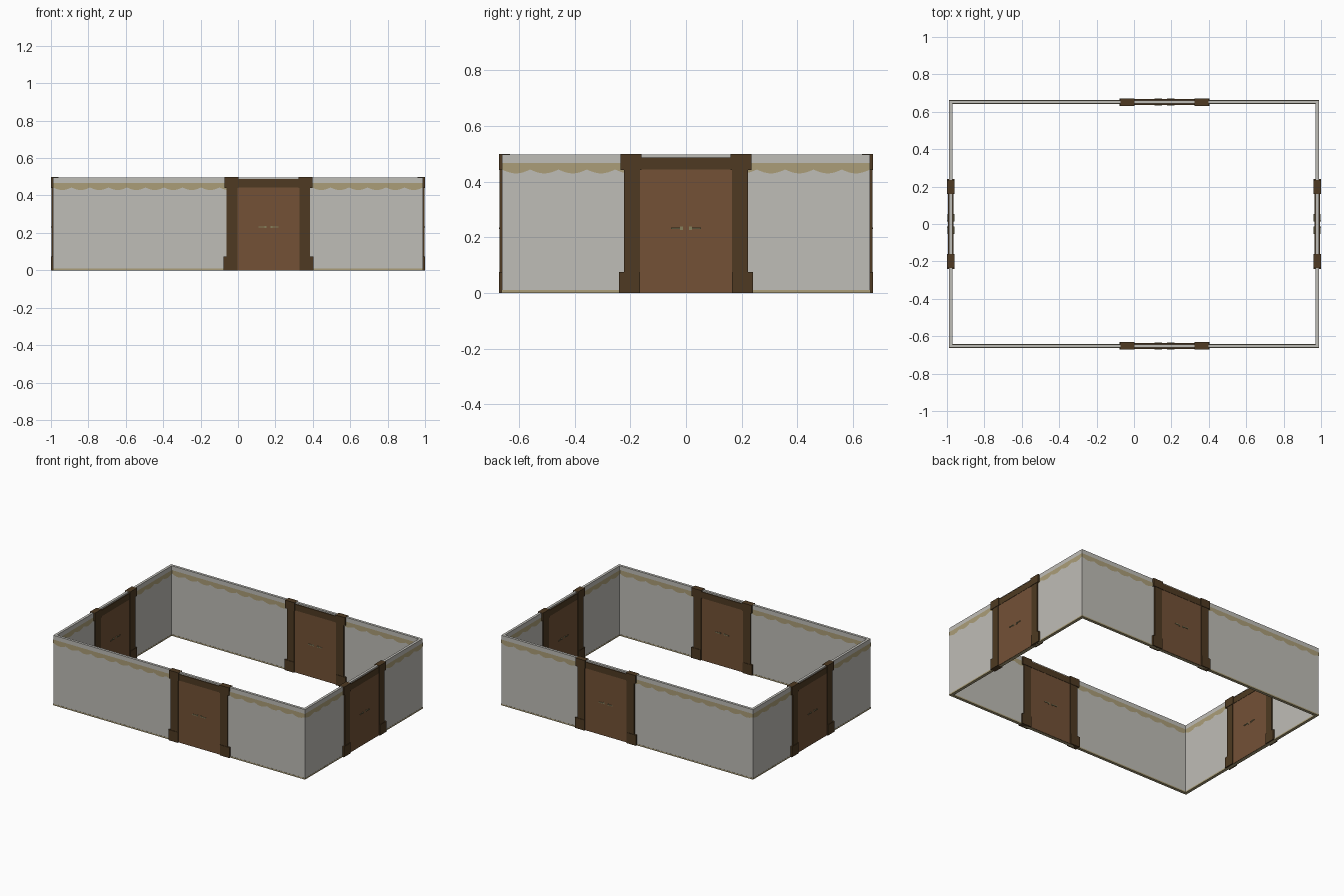
import bpy, bmesh, math
from mathutils import Matrix, Vector

if "Cube" in bpy.data.objects:
    bpy.data.objects.remove(bpy.data.objects["Cube"])


def material(name, rgb):
    lin = [((c / 255 + 0.055) / 1.055) ** 2.4 for c in rgb]
    m = bpy.data.materials.new(name)
    m.diffuse_color = (*lin, 1)
    m.use_nodes = True
    m.node_tree.nodes["Principled BSDF"].inputs["Base Color"].default_value = m.diffuse_color
    return m


PLASTER = material("grey_plaster", (191, 189, 183))
TAN = material("tan_trim", (171, 158, 120))
DOOR = material("door_wood", (115, 81, 54))
FRAME = material("dark_frame_wood", (78, 58, 34))
BRASS = material("dull_brass", (134, 128, 92))

CX, CY, T, H = 0.98, 0.652, 0.009, 0.497   # wall centre lines, half thickness, height


def finish(name, bm, mat):
    me = bpy.data.meshes.new(name)
    bm.to_mesh(me)
    bm.free()
    me.materials.append(mat)
    ob = bpy.data.objects.new(name, me)
    bpy.context.collection.objects.link(ob)
    return ob


def add_box(bm, lo, hi, mat):
    lo, hi = Vector(lo), Vector(hi)
    m = mat @ Matrix.Translation((lo + hi) / 2) @ Matrix.Diagonal((*(hi - lo), 1))
    bmesh.ops.create_cube(bm, size=1, matrix=m)


def ring(name, t, z0, z1, mat):
    """Rectangular ring of wall with mitred corners."""
    bm = bmesh.new()
    loops = []
    for off, z in ((t, z0), (t, z1), (-t, z1), (-t, z0)):
        loops.append([bm.verts.new((sx * (CX + off), sy * (CY + off), z))
                      for sx, sy in ((-1, -1), (1, -1), (1, 1), (-1, 1))])
    for i in range(4):
        a, b = loops[i], loops[(i + 1) % 4]
        for j in range(4):
            k = (j + 1) % 4
            bm.faces.new((a[j], a[k], b[k], b[j]))
    bmesh.ops.recalc_face_normals(bm, faces=bm.faces)
    return finish(name, bm, mat)


def scallop_band(name, half, y, mat, flip):
    """Thin painted border with a scalloped lower edge, in a wall's local frame."""
    bm = bmesh.new()
    n_scallops = round(2 * half / 0.1)
    n = n_scallops * 8
    prev = None
    for i in range(n + 1):
        x = -half + 2 * half * i / n
        z = 0.443 - 0.014 * abs(math.sin(math.pi * i / 8))
        cur = (bm.verts.new(mat @ Vector((x, y, z))), bm.verts.new(mat @ Vector((x, y, 0.467))))
        if prev:
            q = (prev[0], cur[0], cur[1], prev[1])
            bm.faces.new(q[::-1] if flip else q)
        prev = cur
    finish(name, bm, TAN)


def doorway(side, m):
    """Double door seen from both faces, local x along the wall, y through it."""
    bm = bmesh.new()
    add_box(bm, (-0.168, -0.013, 0.001), (0.168, 0.013, 0.445), m)
    finish(side + "_door", bm, DOOR)

    bm = bmesh.new()
    for s in (-1, 1):
        def post(x0, x1, d, z0, z1):
            add_box(bm, (min(s * x0, s * x1), -d, z0), (max(s * x0, s * x1), d, z1), m)
        post(0.165, 0.223, 0.017, 0.07, 0.45)     # shaft
        post(0.165, 0.240, 0.020, 0.0, 0.075)     # base
        post(0.160, 0.236, 0.020, 0.441, H + 0.001)  # cap
    add_box(bm, (-0.165, -0.015, 0.443), (0.165, 0.015, 0.487), m)  # lintel
    finish(side + "_door_frame", bm, FRAME)

    # lever handles on both faces
    bm = bmesh.new()
    for s in (-1, 1):
        for f in (-1, 1):
            for x0, x1, d0, d1, h in ((0.011, 0.022, 0.012, 0.015, 0.006),
                                      (0.014, 0.019, 0.014, 0.018, 0.003),
                                      (0.014, 0.054, 0.016, 0.019, 0.003)):
                xs, ys = sorted((s * x0, s * x1)), sorted((f * d0, f * d1))
                add_box(bm, (xs[0], ys[0], 0.232 - h), (xs[1], ys[1], 0.232 + h), m)
    finish(side + "_door_handles", bm, BRASS)


# walls and skirting
ring("walls", T, 0.003, H, PLASTER)
ring("skirting", T + 0.001, 0.0, 0.010, TAN)

# four sides: wall frame (local -y points outward), half length, door offset
sides = (("front", 0, CY, CX, 0.1625), ("right", 90, CX, CY, 0.0),
         ("back", 180, CY, CX, -0.1625), ("left", 270, CX, CY, 0.0))
for side, ang, dist, half, door_x in sides:
    m = Matrix.Rotation(math.radians(ang), 4, 'Z') @ Matrix.Translation((0, -dist, 0))
    scallop_band(side + "_outer_border", half + T, -T - 0.001, m, False)
    scallop_band(side + "_inner_border", half - T, T + 0.001, m, True)
    doorway(side, m @ Matrix.Translation((door_x, 0, 0)))
